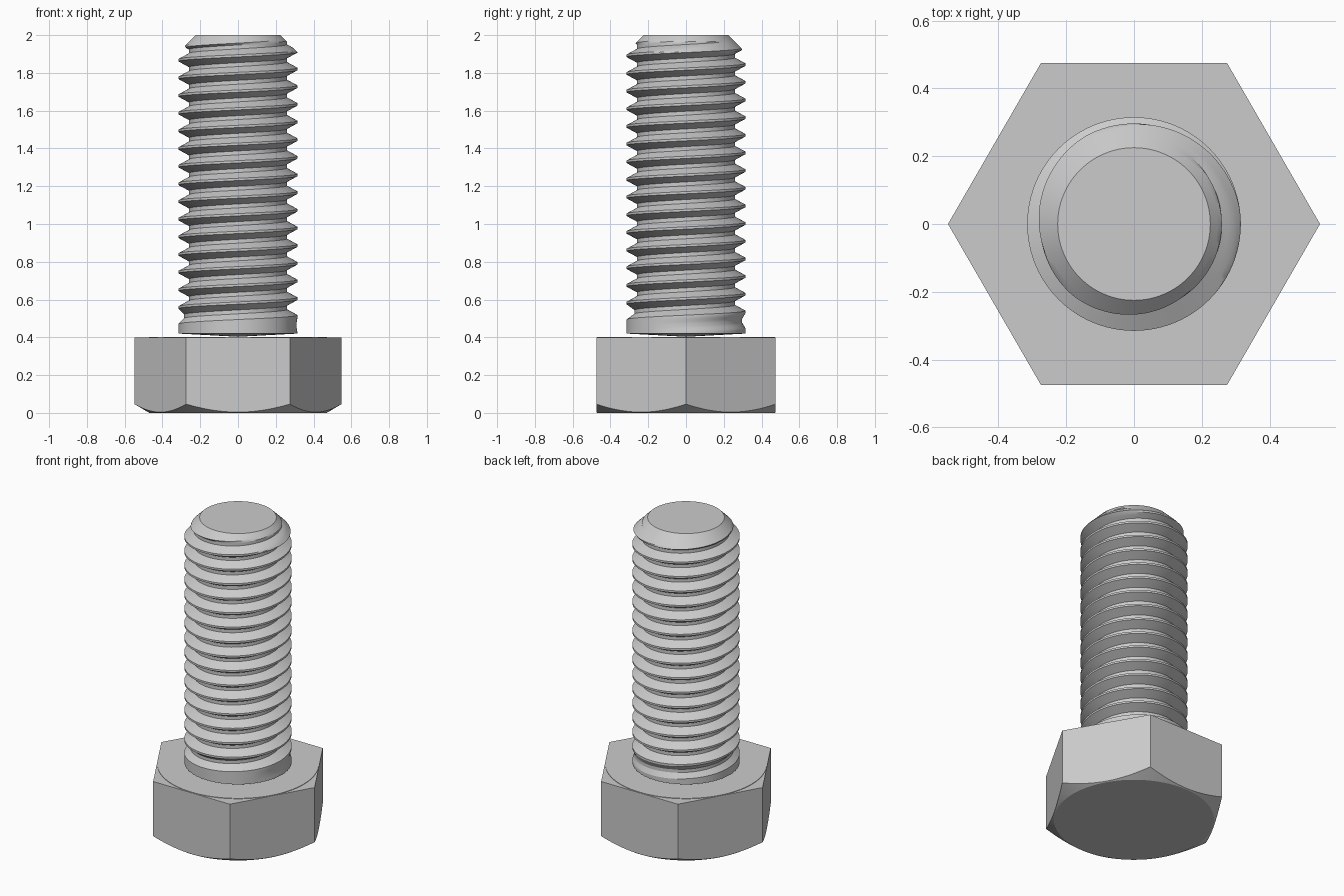
import bpy, bmesh, math

if "Cube" in bpy.data.objects:
    bpy.data.objects.remove(bpy.data.objects["Cube"])

SEG = 96                                   # divisible by 6 so hexagon corners land on columns
PITCH, CREST_Z = 0.0935, 1.914             # thread pitch and crest height at angle 0
R_OUT, DEPTH = 0.315, 0.056
Z_LOW, Z_TOP, TIP_R = 0.42, 2.0, 0.225
R_FLAT, R_CORNER, HEAD_H = 0.475, 0.548, 0.4

steel = bpy.data.materials.new("grey_steel")
steel.diffuse_color = (0.6, 0.6, 0.6, 1)
steel.use_nodes = True
steel.node_tree.nodes["Principled BSDF"].inputs["Base Color"].default_value = steel.diffuse_color


def build(name, columns):
    """Join columns of (radius, z) points around the z axis; last column closes the turn."""
    bm = bmesh.new()
    n = len(columns) - 1
    grid = []
    for i, col in enumerate(columns):
        a = 2 * math.pi * i / n
        grid.append([bm.verts.new((r * math.cos(a), r * math.sin(a), z)) for r, z in col])
    for a, b in zip(grid, grid[1:]):
        for j in range(len(a) - 1):
            bm.faces.new((a[j], b[j], b[j + 1], a[j + 1]))
    bmesh.ops.remove_doubles(bm, verts=bm.verts, dist=1e-5)
    bmesh.ops.dissolve_degenerate(bm, edges=bm.edges, dist=1e-5)
    bmesh.ops.recalc_face_normals(bm, faces=bm.faces)
    me = bpy.data.meshes.new(name)
    bm.to_mesh(me)
    bm.free()
    me.materials.append(steel)
    ob = bpy.data.objects.new(name, me)
    bpy.context.collection.objects.link(ob)
    bpy.ops.object.select_all(action='DESELECT')
    ob.select_set(True)
    bpy.context.view_layer.objects.active = ob
    bpy.ops.object.shade_smooth_by_angle(angle=math.radians(25))
    return ob


# Hexagonal head: conical chamfer below, thin round bearing face on top
def head_column(i):
    a = 2 * math.pi * i / SEG
    off = (a % (math.pi / 3)) - math.pi / 6
    r = R_FLAT / math.cos(off)
    chamfer = 0.004 + (r - R_FLAT) * math.tan(math.radians(30))
    return [(0, 0), (R_FLAT - 0.006, 0), (r, chamfer), (r, HEAD_H), (0, HEAD_H)]


build("hex_head", [head_column(i) for i in range(SEG + 1)])
build("bearing_face", [[(0, HEAD_H), (R_FLAT - 0.003, HEAD_H),
                        (R_FLAT - 0.003, HEAD_H + 0.003), (0, HEAD_H + 0.003)]] * (SEG + 1))

# Thread profile over one pitch, measured from a crest: crest flat, flank, root flat, flank
KEYS = [-0.065, 0.065, 0.39, 0.61, 0.935]
SUB = 3
OFFSETS = [a + (b - a) * s / SUB for a, b in zip(KEYS, KEYS[1:]) for s in range(SUB)]


def groove(t):
    """Groove depth from 0 to 1 at t pitches above a crest."""
    d = abs(t - 0.5)
    return min(1, max(0, (0.435 - d) / (0.435 - 0.11)))


# Threaded shank: groove runs out above the plain collar, tip has a 45 degree chamfer
def shank_column(i):
    turn = i / SEG
    col = [(0, HEAD_H + 0.003)]
    for k in range(-19, 4):
        base = CREST_Z + (k + turn) * PITCH
        fade = min(1, max(0, (base + PITCH / 2 - 0.455) / 0.105))
        for t in OFFSETS:
            z = min(Z_TOP, max(Z_LOW, base + t * PITCH))
            r = R_OUT - DEPTH * fade * groove((z - base) / PITCH)
            col.append((min(r, TIP_R + Z_TOP - z), z))
    return col + [(0, Z_TOP)]


build("threaded_shank", [shank_column(i) for i in range(SEG + 1)])
